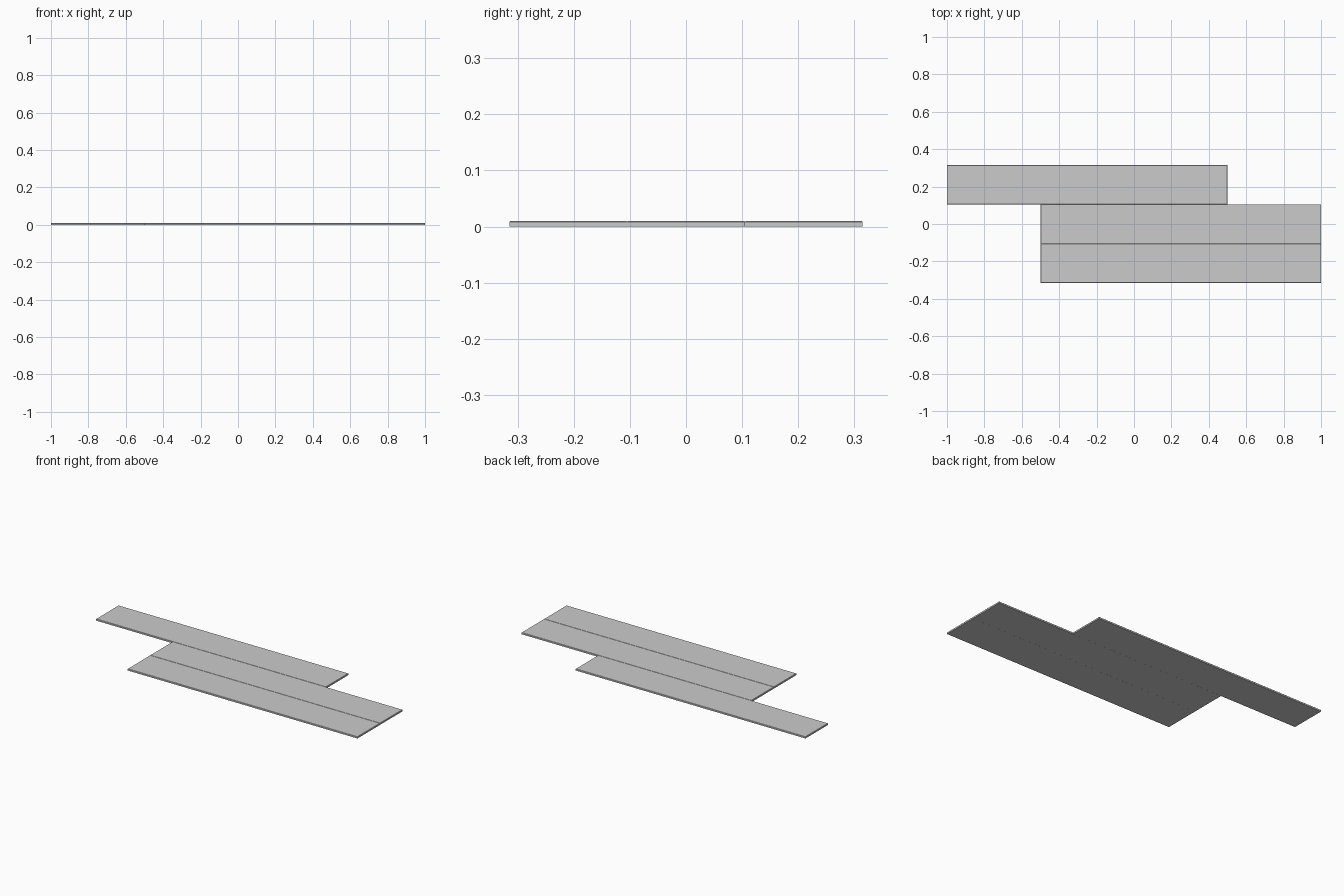
import bpy, bmesh

if "Cube" in bpy.data.objects:
    bpy.data.objects.remove(bpy.data.objects["Cube"])

LENGTH, WIDTH, THICK, BEVEL = 1.5, 0.21, 0.01, 0.0015


def plank(name, cx, cy):
    # Flat board with a small chamfer around the top edge
    bm = bmesh.new()
    bmesh.ops.create_cube(bm, size=1)
    for v in bm.verts:
        v.co.x = v.co.x * LENGTH
        v.co.y = v.co.y * (WIDTH - 0.0003)
        v.co.z = (v.co.z + 0.5) * THICK
    top = [e for e in bm.edges if all(v.co.z > THICK / 2 for v in e.verts)]
    bmesh.ops.bevel(bm, geom=top, offset=BEVEL, segments=1, affect='EDGES')
    mesh = bpy.data.meshes.new(name)
    bm.to_mesh(mesh)
    bm.free()
    obj = bpy.data.objects.new(name, mesh)
    obj.location = (cx, cy, 0)
    bpy.context.collection.objects.link(obj)


# Three floor boards, the back one staggered to the left
plank("front_floorboard", 0.25, -WIDTH)
plank("middle_floorboard", 0.25, 0)
plank("back_floorboard", -0.25, WIDTH)
